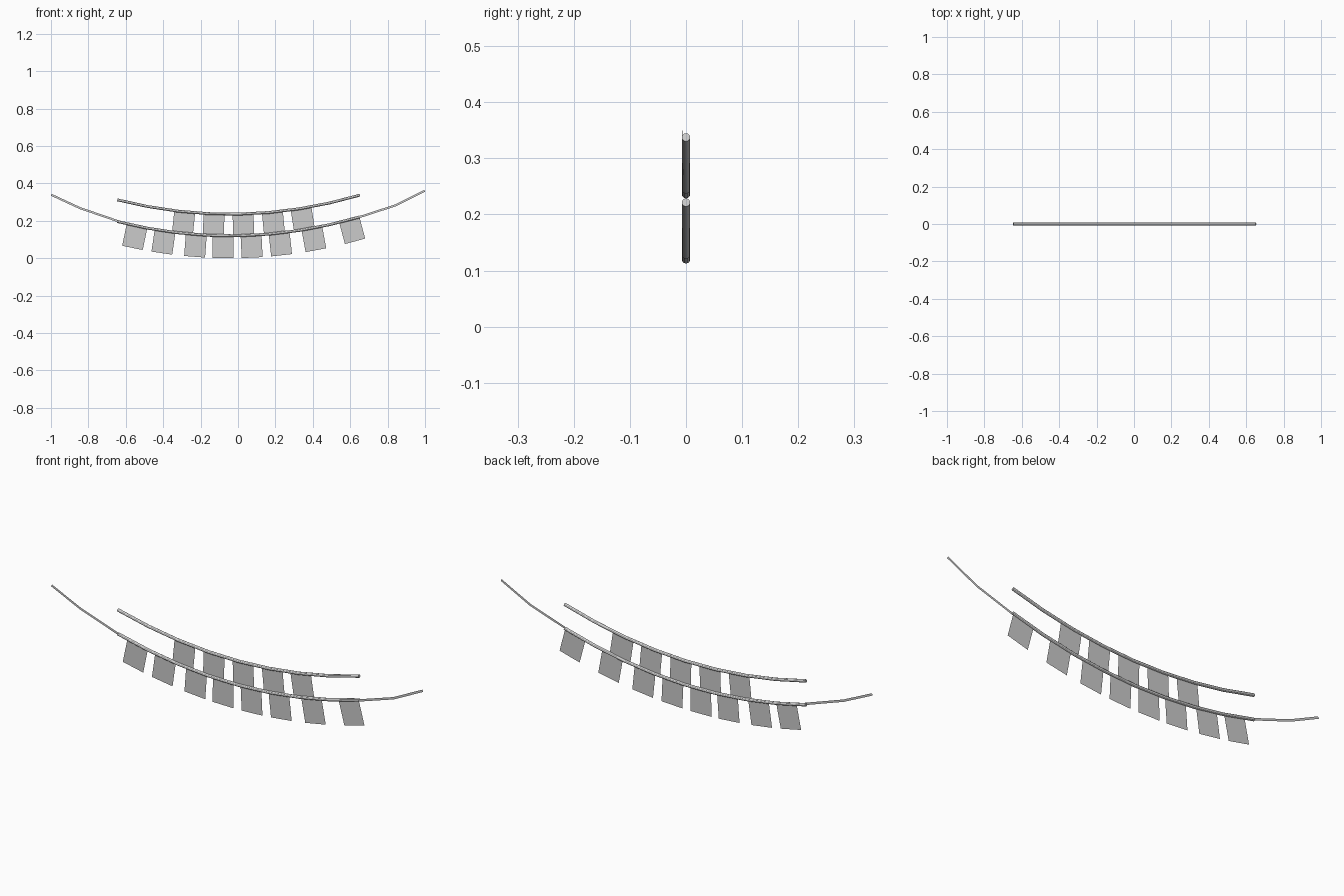
import bpy, math
from mathutils import Vector

if "Cube" in bpy.data.objects:
    bpy.data.objects.remove(bpy.data.objects["Cube"])

ROPE_R = 0.0075
GAP = 0.116
FLAG_W, FLAG_H = 0.112, 0.12


def sag(x):
    return 0.12 + 0.018 * x + 0.211 * x * x


def mesh_object(name, verts, faces):
    me = bpy.data.meshes.new(name)
    me.from_pydata(verts, [], faces)
    ob = bpy.data.objects.new(name, me)
    bpy.context.collection.objects.link(ob)
    return ob


# Round sagging rope swept along the curve, with closed ends
def rope(name, lift, segs=8, sides=12):
    pts = []
    for i in range(segs + 1):
        x = -0.645 + 1.297 * i / segs
        pts.append(Vector((x, 0, sag(x) + lift)))
    verts, faces = [], []
    for i, p in enumerate(pts):
        t = (pts[min(i + 1, segs)] - pts[max(i - 1, 0)]).normalized()
        n = Vector((-t.z, 0, t.x))
        for k in range(sides):
            a = math.tau * k / sides
            verts.append(p + ROPE_R * (math.cos(a) * n + math.sin(a) * Vector((0, 1, 0))))
    for i in range(segs):
        for k in range(sides):
            a, b = i * sides + k, i * sides + (k + 1) % sides
            faces.append((a, a + sides, b + sides, b))
    faces.append(tuple(range(sides)))
    faces.append(tuple(reversed(range(segs * sides, (segs + 1) * sides))))
    ob = mesh_object(name, verts, faces)
    bpy.context.view_layer.objects.active = ob
    ob.select_set(True)
    bpy.ops.object.shade_smooth_by_angle()
    ob.select_set(False)


# Flat flag hanging square to the rope
def flag(name, x, lift):
    t = Vector((1, 0, 0.018 + 0.422 * x)).normalized()
    down = Vector((t.z, 0, -t.x))
    top = Vector((x, 0, sag(x) + lift)) - down * 0.001
    w, h = t * FLAG_W / 2, down * FLAG_H
    mesh_object(name, [top - w, top - w + h, top + w + h, top + w], [(0, 1, 2, 3)])


# Thin flat tie at each end of the lower rope
def tie(name, pts, width=0.011):
    pts = [Vector(p) for p in pts]
    n = len(pts)
    verts = []
    for i, p in enumerate(pts):
        t = pts[min(i + 1, n - 1)] - pts[max(i - 1, 0)]
        side = Vector((-t.z, 0, t.x)).normalized() * width / 2
        verts += [p - side, p + side]
    mesh_object(name, verts, [(2*i, 2*i + 2, 2*i + 3, 2*i + 1) for i in range(n - 1)])


rope("lower_rope", 0)
rope("upper_rope", GAP)

for i, x in enumerate((-0.285, -0.128, 0.027, 0.184, 0.337)):
    flag(f"upper_flag_{i + 1}", x, GAP)
for i, x in enumerate((-0.54, -0.39, -0.223, -0.079, 0.07, 0.22, 0.395, 0.595)):
    flag(f"lower_flag_{i + 1}", x, 0)

tie("left_tie", [(-0.998, -0.006, 0.339), (-0.845, -0.005, 0.268), (-0.635, -0.004, 0.196)])
tie("right_tie", [(0.64, -0.004, 0.217), (0.84, -0.005, 0.282), (0.998, -0.006, 0.361)])
